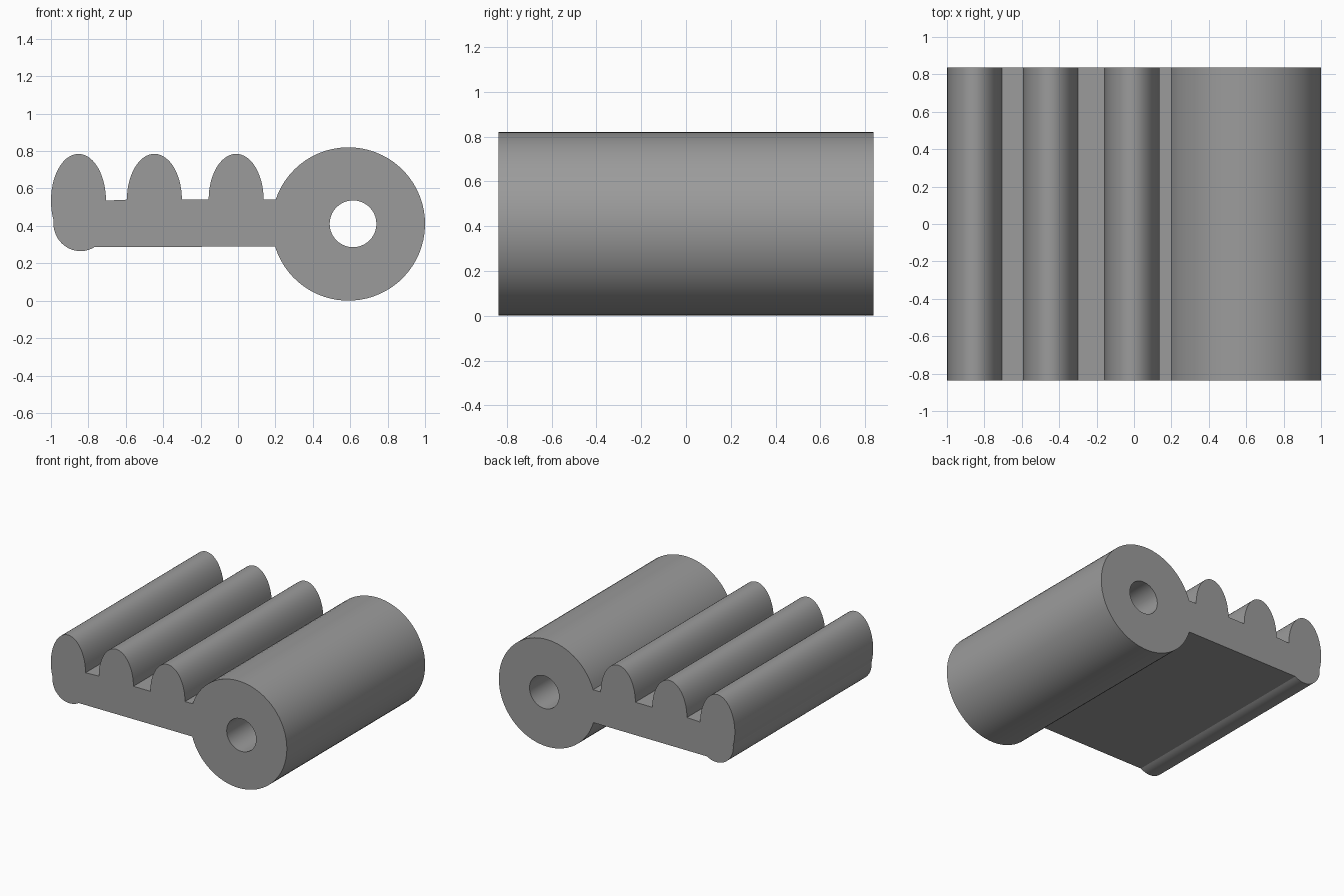
import bpy
import bmesh
from math import sin, cos, radians

if "Cube" in bpy.data.objects:
    bpy.data.objects.remove(bpy.data.objects["Cube"])

HALF_DEPTH = 0.837


def arc(cx, cz, rx, rz, start, end, steps):
    """Points along an elliptical arc, angles in degrees."""
    angles = [radians(start + (end - start) * i / steps) for i in range(steps + 1)]
    return [(cx + rx * cos(a), cz + rz * sin(a)) for a in angles]


def ridge(cx, base, start=180):
    """Rounded rib rising from the plate."""
    return arc(cx, base, 0.147, 0.785 - base, start, 0, 28)


def add_loop(curve, points):
    spline = curve.splines.new('POLY')
    spline.points.add(len(points) - 1)
    for p, (x, z) in zip(spline.points, points):
        p.co = (x, z, 0, 1)
    spline.use_cyclic_u = True


# Outline: rounded toe, three ribs, barrel, then straight back along the underside
outline = arc(-0.842, 0.415, 0.145, 0.15, -58, -187, 24)
outline += ridge(-0.853, 0.535, 204)
outline += ridge(-0.447, 0.54)
outline += ridge(-0.01, 0.54)
outline += arc(0.59, 0.41, 0.41, 0.41, 161.5, -162.8, 60)

# Filled, extruded profile with the pin hole as an inner loop
curve = bpy.data.curves.new("hinge_profile", 'CURVE')
curve.dimensions = '2D'
curve.fill_mode = 'BOTH'
curve.extrude = HALF_DEPTH
add_loop(curve, outline)
add_loop(curve, arc(0.615, 0.411, 0.125, 0.125, 0, 360, 40)[:-1])
source = bpy.data.objects.new("hinge_profile", curve)
bpy.context.collection.objects.link(source)
bpy.context.view_layer.update()

# Convert to a welded mesh, stood upright so the profile faces front
mesh = bpy.data.meshes.new_from_object(source.evaluated_get(bpy.context.evaluated_depsgraph_get()))
bpy.data.objects.remove(source)
bm = bmesh.new()
bm.from_mesh(mesh)
bmesh.ops.remove_doubles(bm, verts=bm.verts, dist=1e-5)
for v in bm.verts:
    x, y, z = v.co
    v.co = (x, -z, y)
bmesh.ops.recalc_face_normals(bm, faces=bm.faces)
bm.to_mesh(mesh)
bm.free()

body = bpy.data.objects.new("ribbed_hinge_leaf", mesh)
mesh.name = "ribbed_hinge_leaf"
bpy.context.collection.objects.link(body)

# Dark grey finish
finish = bpy.data.materials.new("dark_grey")
finish.diffuse_color = (0.33, 0.33, 0.33, 1)
finish.use_nodes = True
finish.node_tree.nodes["Principled BSDF"].inputs["Base Color"].default_value = finish.diffuse_color
mesh.materials.clear()
mesh.materials.append(finish)

bpy.context.view_layer.objects.active = body
body.select_set(True)
bpy.ops.object.shade_smooth_by_angle(angle=radians(30))
